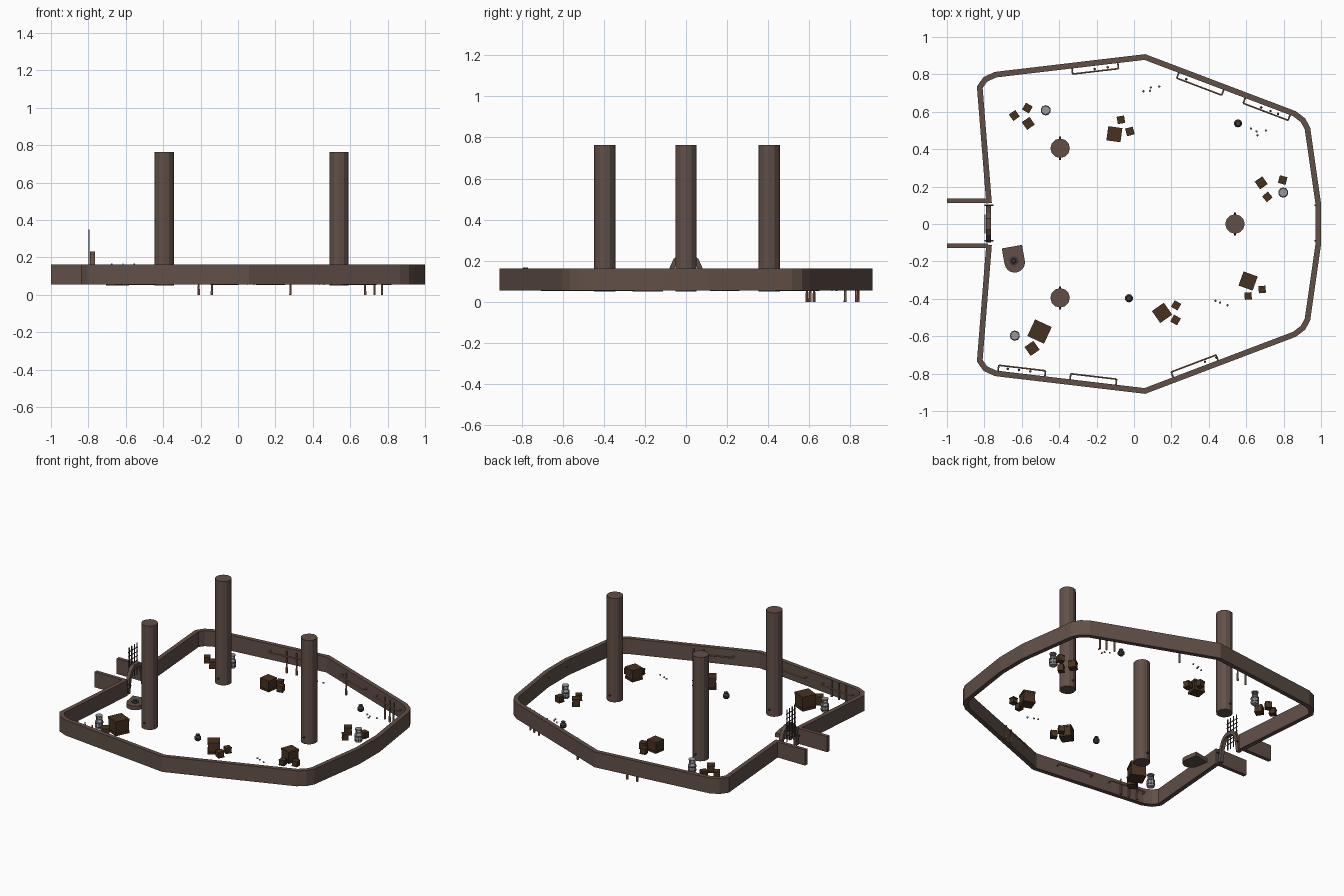
import bpy, bmesh, math
from mathutils import Vector, Matrix

if "Cube" in bpy.data.objects:
    bpy.data.objects.remove(bpy.data.objects["Cube"])

def mat(name, hexcol):
    m = bpy.data.materials.new(name)
    rgb = [int(hexcol[i:i + 2], 16) / 255 for i in (0, 2, 4)]
    m.diffuse_color = [c / 12.92 if c < .04 else ((c + .055) / 1.055) ** 2.4 for c in rgb] + [1]
    m.use_nodes = True
    m.node_tree.nodes["Principled BSDF"].inputs["Base Color"].default_value = m.diffuse_color
    return m

STONE = mat("brown stone", "615047")
WOOD = mat("dark crate wood", "47321f")
COPPER = mat("copper", "a0755c")
STEEL = mat("light steel", "9a9a9e")
IRON = mat("dark iron", "40383a")
FLOOR = 0.053

def finish(bm, name, m):
    bmesh.ops.recalc_face_normals(bm, faces=bm.faces)
    me = bpy.data.meshes.new(name)
    bm.to_mesh(me)
    bm.free()
    me.materials.append(m)
    o = bpy.data.objects.new(name, me)
    bpy.context.collection.objects.link(o)
    return o

def add_box(bm, c, size, rot=0):
    M = Matrix.Translation(c) @ Matrix.Rotation(rot, 4, 'Z') @ Matrix.Diagonal((*size, 1))
    bmesh.ops.create_cube(bm, size=1, matrix=M)

def add_rod(bm, a, b, r, n=6, r2=None):
    a, b = Vector(a), Vector(b)
    d = b - a
    M = Matrix.Translation((a + b) / 2) @ d.to_track_quat('Z', 'Y').to_matrix().to_4x4()
    bmesh.ops.create_cone(bm, cap_ends=True, segments=n, radius1=r,
                          radius2=r if r2 is None else r2, depth=d.length, matrix=M)

def add_loft(bm, rings, closed):
    """Join four-point cross-sections into a solid band."""
    vs = [[bm.verts.new(p) for p in r] for r in rings]
    n = len(vs)
    for i in range(n if closed else n - 1):
        a, b = vs[i], vs[(i + 1) % n]
        for k in range(4):
            bm.faces.new((a[k], a[(k + 1) % 4], b[(k + 1) % 4], b[k]))
    if not closed:
        bm.faces.new(vs[0])
        bm.faces.new(vs[-1])

def lathe(bm, profile, x, y, n=10):
    for (r1, z1), (r2, z2) in zip(profile, profile[1:]):
        add_rod(bm, (x, y, z1), (x, y, z2), r1, n, r2)

# perimeter wall: half outline mirrored across y, open at the gate
half = [(-.79, .11), (-.84, .735), (-.805, .785), (-.745, .813), (.06, .908), (.865, .603),
        (.915, .565), (.942, .515), (1.0, .11)]
path = [Vector(p) for p in half + [(x, -y) for x, y in reversed(half)]]
T, Z0, Z1 = .03, .056, .162
rings = []
for i, p in enumerate(path):
    d1 = (p - path[i - 1]).normalized() if i else None
    d2 = (path[i + 1] - p).normalized() if i < len(path) - 1 else d1
    d1 = d1 or d2
    n1, n2 = Vector((d1.y, -d1.x)), Vector((d2.y, -d2.x))
    q = p + (n1 + n2) * T / (1 + n1.dot(n2))
    rings.append([(p.x, p.y, Z0), (q.x, q.y, Z0), (q.x, q.y, Z1), (p.x, p.y, Z1)])
bm = bmesh.new()
add_loft(bm, rings, False)
finish(bm, "perimeter_wall", STONE)

# entrance corridor walls
bm = bmesh.new()
for y in (.124, -.116):
    add_box(bm, (-.89, y, (Z0 + Z1) / 2), (.22, .025, Z1 - Z0))
finish(bm, "corridor_walls", STONE)

# gate arch
outer = [(-.1, .056), (-.083, .16), (-.06, .21), (-.03, .232), (.03, .232), (.06, .21), (.083, .16), (.1, .056)]
inner = [(y * .76, .056 + (z - .056) * .86) for y, z in outer]
bm = bmesh.new()
add_loft(bm, [[(-.79, *o), (-.765, *o), (-.765, *i), (-.79, *i)] for o, i in zip(outer, inner)], False)
finish(bm, "gate_arch", STONE)

# raised gate grille
bm = bmesh.new()
for k in range(4):
    y = -.042 + k * .028
    add_rod(bm, (-.797, y, .13), (-.797, y, .35), .0035)
for k in range(6):
    add_rod(bm, (-.797, -.052, .17 + k * .03), (-.797, .052, .17 + k * .03), .003)
finish(bm, "gate_grille", IRON)

# columns with small side pegs
for x, y in ((-.395, .405), (.54, 0), (-.395, -.395)):
    bm = bmesh.new()
    add_rod(bm, (x, y, .05), (x, y, .763), .052, 12)
    finish(bm, "column", STONE)
    bm = bmesh.new()
    add_rod(bm, (x, y - .062, .095), (x, y + .062, .095), .006)
    finish(bm, "column_pegs", IRON)

# pegs at gate and far wall
bm = bmesh.new()
for y in (.1, -.09):
    add_rod(bm, (-.80, y, .12), (-.75, y, .12), .005)
    add_rod(bm, (.965, y, .12), (.99, y, .12), .005)
finish(bm, "wall_pegs", IRON)

# copper rails on the walls: x range, side, hanging rod x positions, rod z range
rails = [(-.335, -.09, 1, (-.21, -.14), 0, .15), (.25, .49, 1, (.28,), 0, .15),
         (.605, .845, 1, (.68, .73, .77), 0, .15), (-.73, -.48, -1, (-.675, -.615, -.555), .056, .167),
         (-.345, -.10, -1, (), 0, 0), (.22, .46, -1, (.38, .44), .056, .15)]
for xa, xb, s, rods, z0, z1 in rails:
    a, b = (Vector(half[3]), Vector(half[4])) if xa < 0 else (Vector(half[4]), Vector(half[5]))
    nrm = Vector(((b - a).y, -(b - a).x)).normalized()
    def at(x, off, z):
        p = a + (b - a) * ((x - a.x) / (b.x - a.x)) + nrm * off
        return (p.x, p.y * s, z)
    bm = bmesh.new()
    pts = [at(xa, .02, .12), at(xa, .06, .12), at(xb, .06, .12), at(xb, .02, .12)]
    for p, q in zip(pts, pts[1:]):
        add_rod(bm, p, q, .005)
    for x in rods:
        shift = nrm.x * .047
        add_rod(bm, at(x - shift, .047, z0), at(x - shift, .047, z1), .007, 6, .004)
    finish(bm, "copper_rail", COPPER)

# crates: x, y, side, rotation in degrees
crates = [(.61, -.305, .08, -20), (.61, -.385, .038, 5), (.685, -.35, .038, 5),
          (.15, -.475, .078, 35), (.225, -.435, .04, -30), (.222, -.513, .042, -30),
          (-.105, .48, .076, -8), (-.07, .557, .04, 10), (-.022, .495, .042, 15),
          (.68, .22, .05, 35), (.795, .235, .042, -15), (.713, .145, .04, 40),
          (-.64, .58, .042, 35), (-.57, .62, .042, -30), (-.565, .538, .05, 35),
          (-.505, -.575, .098, -25), (-.545, -.665, .058, 35)]
for x, y, s, deg in crates:
    bm = bmesh.new()
    r = math.radians(deg)
    add_box(bm, (x, y, FLOOR + s / 2), (s * .95, s * .95, s), r)
    for k in (.09, .91):
        add_box(bm, (x, y, FLOOR + s * k), (s, s, s * .18), r)
    finish(bm, "crate", WOOD)

# steel canisters with a carrying ring
for x, y in ((-.472, .608), (.798, .168), (-.637, -.597)):
    bm = bmesh.new()
    lathe(bm, [(.022, FLOOR), (.026, .06), (.026, .1), (.016, .113), (.016, .12)], x, y)
    for k in range(4):
        t = k * math.pi / 2
        p = (x + .021 * math.cos(t), y + .021 * math.sin(t))
        add_rod(bm, (*p, .1), (*p, .138), .003)
    add_rod(bm, (x, y, .136), (x, y, .141), .023, 10)
    finish(bm, "canister", STEEL)
    bm = bmesh.new()
    for z in (.065, .09):
        add_rod(bm, (x, y, z), (x, y, z + .005), .0275, 10)
    finish(bm, "canister_bands", IRON)

# round pots
for x, y in ((.556, .538), (-.027, -.397)):
    bm = bmesh.new()
    lathe(bm, [(.012, FLOOR), (.022, .064), (.022, .078), (.011, .09), (.014, .096)], x, y)
    finish(bm, "round_pot", IRON)

# scattered pebbles
bm = bmesh.new()
for x, y in ((.05, .71), (.085, .712), (.09, .73), (.135, .735), (.625, .51), (.66, .475), (.655, .495),
             (.705, .5), (.435, -.41), (.46, -.42), (.5, -.435)):
    bmesh.ops.create_icosphere(bm, subdivisions=1, radius=.007, matrix=Matrix.Translation((x, y, .06)))
finish(bm, "pebbles", STEEL)

# round-ended plinth with basin ring
bm = bmesh.new()
prof = [(-.055, .085), (.055, .085)] + [(.055 * math.cos(t), -.055 * math.sin(t))
                                       for t in [math.pi * k / 10 for k in range(11)]]
f = bm.faces.new([bm.verts.new((x, y, 0)) for x, y in prof])
top = bmesh.ops.extrude_face_region(bm, geom=[f])["geom"]
bmesh.ops.translate(bm, vec=(0, 0, .028), verts=[v for v in top if isinstance(v, bmesh.types.BMVert)])
bm.transform(Matrix.Translation((-.638, -.205, .05)) @ Matrix.Rotation(math.radians(10), 4, 'Z'))
finish(bm, "plinth", STONE)
bm = bmesh.new()
lathe(bm, [(.025, .078), (.025, .082), (.013, .084), (.011, .092)], -.643, -.197, 12)
finish(bm, "plinth_basin", IRON)
